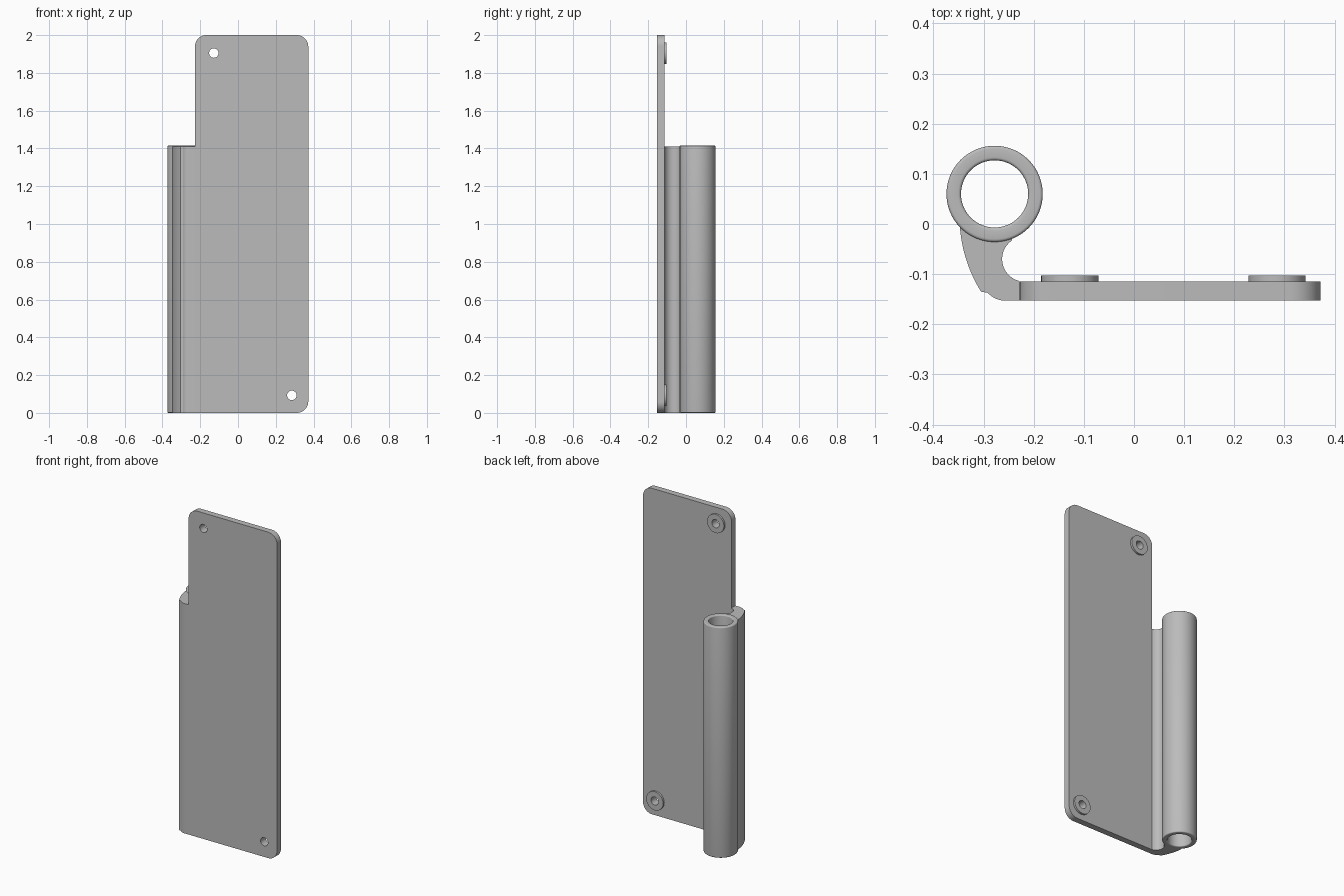
import bpy, bmesh
from math import sin, cos, pi, radians
from mathutils import Matrix, Vector

if "Cube" in bpy.data.objects:
    bpy.data.objects.remove(bpy.data.objects["Cube"], do_unlink=True)

grey = bpy.data.materials.new("plain_grey")
grey.use_nodes = True
colour = (0.5, 0.5, 0.5, 1)
grey.diffuse_color = colour
grey.node_tree.nodes["Principled BSDF"].inputs["Base Color"].default_value = colour


def arc(cx, cy, r, start, end, n):
    angles = [radians(start + (end - start) * i / n) for i in range(n + 1)]
    return [(cx + r * cos(a), cy + r * sin(a)) for a in angles]


def circle(cx, cy, r, n=48):
    return arc(cx, cy, r, 0, 360, n)[:-1]


def finish(obj):
    bpy.ops.object.select_all(action="DESELECT")
    obj.select_set(True)
    bpy.context.view_layer.objects.active = obj
    bpy.ops.object.shade_smooth_by_angle(angle=radians(30))


def extrude_outline(name, loops, low, high, upright):
    """Extrude a flat outline with holes, along z or (upright) along y."""
    curve = bpy.data.curves.new(name, "CURVE")
    curve.dimensions = "2D"
    curve.fill_mode = "BOTH"
    curve.extrude = (high - low) / 2
    for loop in loops:
        spline = curve.splines.new("POLY")
        spline.points.add(len(loop) - 1)
        for point, (u, v) in zip(spline.points, loop):
            point.co = (u, v, 0, 1)
        spline.use_cyclic_u = True
    source = bpy.data.objects.new(name + "_outline", curve)
    bpy.context.collection.objects.link(source)
    bpy.context.view_layer.update()
    evaluated = source.evaluated_get(bpy.context.evaluated_depsgraph_get())
    mesh = bpy.data.meshes.new_from_object(evaluated)
    bpy.data.objects.remove(source, do_unlink=True)
    mid = (low + high) / 2
    if upright:
        mesh.transform(Matrix.Translation((0, mid, 0)) @ Matrix.Rotation(pi / 2, 4, "X"))
    else:
        mesh.transform(Matrix.Translation((0, 0, mid)))
    bm = bmesh.new()
    bm.from_mesh(mesh)
    bmesh.ops.remove_doubles(bm, verts=bm.verts, dist=1e-5)
    bmesh.ops.recalc_face_normals(bm, faces=bm.faces)
    bm.to_mesh(mesh)
    bm.free()
    mesh.materials.clear()
    mesh.materials.append(grey)
    obj = bpy.data.objects.new(name, mesh)
    bpy.context.collection.objects.link(obj)
    finish(obj)


FRONT, BACK = -0.153, -0.115
LEFT, RIGHT, R = -0.228, 0.372, 0.06
HOLES = {"upper": (-0.128, 1.905), "lower": (0.285, 0.093)}
HOLE_R = 0.025

# Mounting plate: three rounded corners, two screw holes
outline = [(LEFT, 0)]
outline += arc(RIGHT - R, R, R, -90, 0, 10)
outline += arc(RIGHT - R, 2 - R, R, 0, 90, 10)
outline += arc(LEFT + R, 2 - R, R, 90, 180, 10)
holes = [circle(x, z, HOLE_R) for x, z in HOLES.values()]
extrude_outline("mounting_plate", [outline] + holes, FRONT, BACK, True)

# Raised rings around the screw holes
for name, (x, z) in HOLES.items():
    rings = [circle(x, z, 0.057), circle(x, z, HOLE_R)]
    extrude_outline(name + "_screw_ring", rings, BACK, -0.103, True)

# Curved arm joining plate and tube, its end buried in the tube wall
TX, TY, HEIGHT = -0.278, 0.06, 1.415
arm = [(LEFT, FRONT)]
arm += [(LEFT, BACK)]
arm += arc(-0.218, -0.07, 0.045, 255, 125, 16)
arm += arc(TX, TY, 0.082, -65, -140, 10)
arm += arc(-0.065, 0.015, 0.283, 184, 212, 14)
arm += arc(-0.256, -0.105, 0.048, 222, 270, 8)
extrude_outline("hinge_arm", [arm], 0, HEIGHT - 0.005, False)

# Hinge tube: lathed wall section with softened rims
OUTER, INNER, SOFT = 0.096, 0.067, 0.006
section = []
for r, z, start in ((OUTER, 0, -90), (OUTER, HEIGHT, 0),
                    (INNER, HEIGHT, 90), (INNER, 0, 180)):
    cr = r - SOFT if r == OUTER else r + SOFT
    cz = z + SOFT if z == 0 else z - SOFT
    section += arc(cr, cz, SOFT, start, start + 90, 4)
bm = bmesh.new()
verts = [bm.verts.new((r, 0, z)) for r, z in section]
edges = [bm.edges.new((verts[i - 1], verts[i])) for i in range(len(verts))]
bmesh.ops.spin(bm, geom=verts + edges, cent=(0, 0, 0), axis=(0, 0, 1),
               angle=2 * pi, steps=64, use_merge=True)
bmesh.ops.remove_doubles(bm, verts=bm.verts, dist=1e-5)
bmesh.ops.recalc_face_normals(bm, faces=bm.faces)
bmesh.ops.translate(bm, verts=bm.verts, vec=Vector((TX, TY, 0)))
mesh = bpy.data.meshes.new("hinge_tube")
bm.to_mesh(mesh)
bm.free()
mesh.materials.append(grey)
tube = bpy.data.objects.new("hinge_tube", mesh)
bpy.context.collection.objects.link(tube)
finish(tube)
